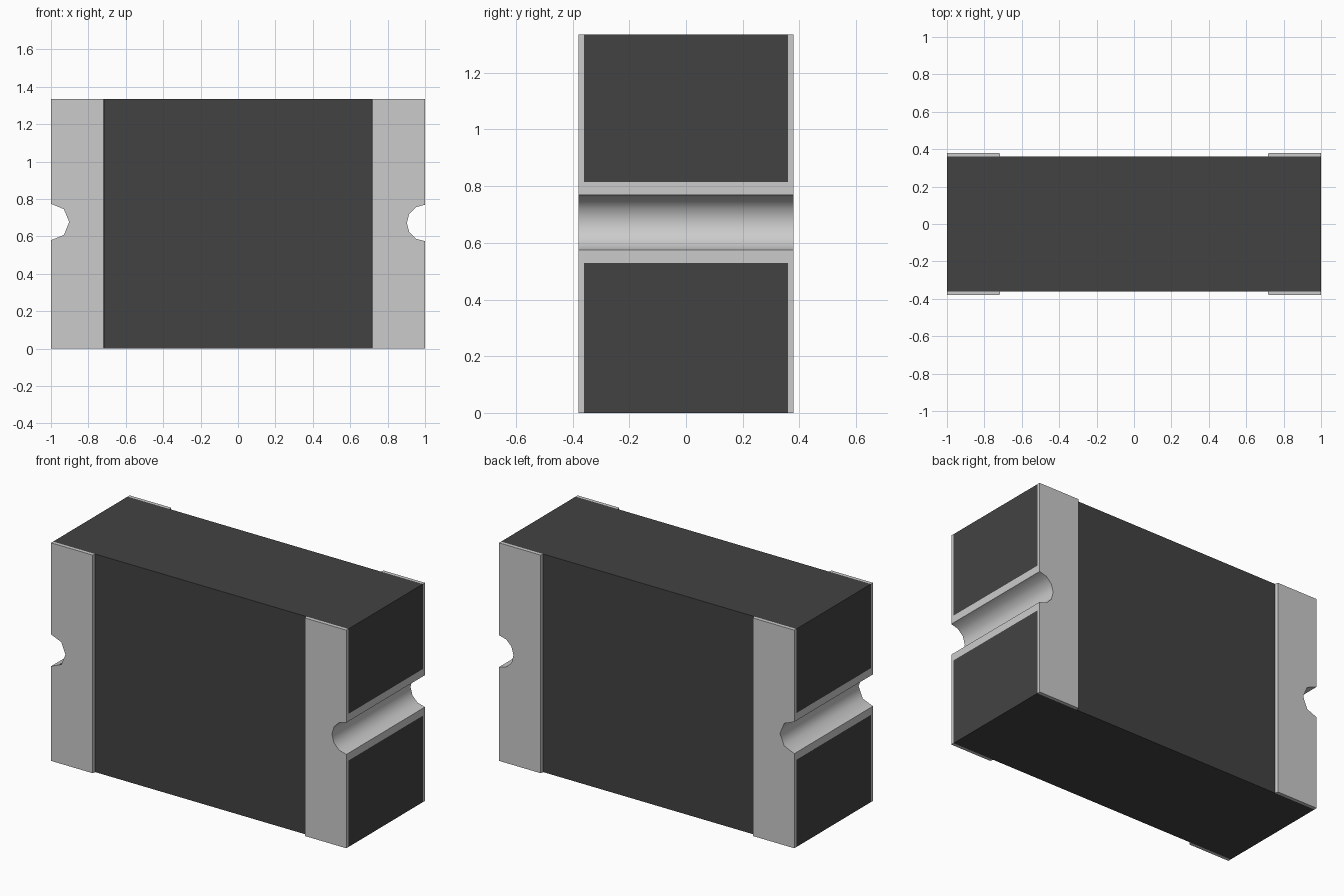
import bpy, bmesh
from math import sin, cos, pi

if "Cube" in bpy.data.objects:
    bpy.data.objects.remove(bpy.data.objects["Cube"])

H = 1.335            # height
BODY_Y, PLATE_Y = 0.36, 0.38
INNER_X = 0.715      # inner edge of the terminal plates
R_IN, R_OUT = 0.0975, 0.143


def arc(side, r):
    """Half-round notch in the end face, bottom to top, as (x, z) points."""
    n, cz = (6, 0.672) if side > 0 else (4, 0.677)
    return [(side * (1 - r * sin(pi * i / n)), cz - r * cos(pi * i / n))
            for i in range(n + 1)]


def prism(bm, outline, y0, y1, chamfer=0.0):
    """Extrude an (x, z) outline from y0 to y1; chamfer pulls in the inner edge at y1."""
    a = [bm.verts.new((x, y0, z)) for x, z in outline]
    b = []
    for x, z in outline:
        if chamfer and abs(abs(x) - INNER_X) < 1e-6:
            x += chamfer if x > 0 else -chamfer
        b.append(bm.verts.new((x, y1, z)))
    n = len(a)
    bm.faces.new(a)
    bm.faces.new(b[::-1])
    for i in range(n):
        j = (i + 1) % n
        bm.faces.new((a[j], a[i], b[i], b[j]))


def finish(name, bm):
    bmesh.ops.recalc_face_normals(bm, faces=bm.faces)
    mesh = bpy.data.meshes.new(name)
    bm.to_mesh(mesh)
    bm.free()
    ob = bpy.data.objects.new(name, mesh)
    bpy.context.collection.objects.link(ob)
    bpy.ops.object.select_all(action='DESELECT')
    ob.select_set(True)
    bpy.context.view_layer.objects.active = ob
    bpy.ops.object.shade_smooth_by_angle(angle=pi * 50 / 180)
    return ob


# Dark body block with a half-round channel in each end
bm = bmesh.new()
prism(bm, [(-1, 0), (1, 0)] + arc(1, R_OUT) + [(1, H), (-1, H)] + arc(-1, R_OUT)[::-1],
      -BODY_Y, BODY_Y)
body = finish("body", bm)
dark = bpy.data.materials.new("dark_body")
dark.diffuse_color = (0.055, 0.055, 0.055, 1)
dark.use_nodes = True
dark.node_tree.nodes["Principled BSDF"].inputs["Base Color"].default_value = dark.diffuse_color
body.data.materials.append(dark)

# Metal terminals: channel lining plus a thin plate on the front and back
for side, name in ((-1, "left_terminal"), (1, "right_terminal")):
    bm = bmesh.new()
    prism(bm, arc(side, R_IN) + arc(side, R_OUT)[::-1], -BODY_Y, BODY_Y)
    plate = ([(side * INNER_X, 0), (side, 0)] + arc(side, R_IN)
             + [(side, H), (side * INNER_X, H)])
    for f in (-1, 1):
        prism(bm, plate, f * BODY_Y, f * PLATE_Y, chamfer=0.004)
    finish(name, bm)
